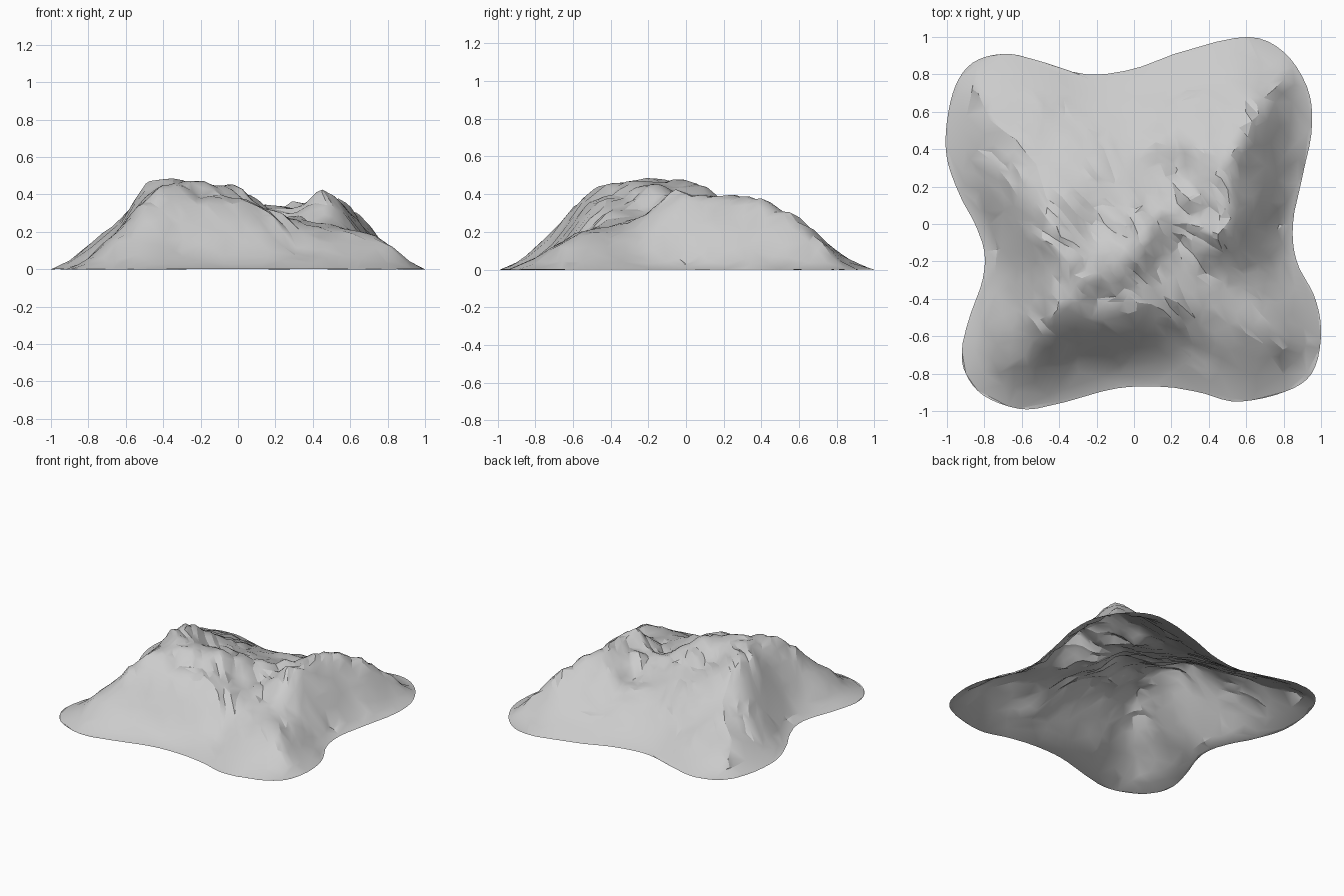
import bpy, math
from mathutils import Vector, noise

cube = bpy.data.objects.get("Cube")
if cube:
    bpy.data.objects.remove(cube, do_unlink=True)

SEGMENTS, RINGS = 144, 56

# Four-lobed foot of the hill, counter-clockwise from the east
FOOT = [(.85, 0), (.9, .25), (.95, .5), (.93, .72), (.8, .92), (.6, 1), (.25, .92), (0, .83),
        (-.25, .8), (-.5, .87), (-.68, .91), (-.85, .87), (-.95, .75), (-1, .55), (-1, .35),
        (-.93, .15), (-.85, 0), (-.8, -.15), (-.81, -.3), (-.88, -.5), (-.92, -.67), (-.9, -.8),
        (-.8, -.92), (-.6, -.99), (-.4, -.96), (-.1, -.88), (.15, -.87), (.35, -.9), (.55, -.95),
        (.8, -.9), (.95, -.8), (1, -.6), (.97, -.4), (.87, -.2)]

# Ridge lines and hollows as (x, y, height)
MAIN_RIDGE = [(-.65, -.75, .16), (-.5, -.6, .32), (-.42, -.48, .44), (-.32, -.34, .47),
              (-.36, -.15, .47), (-.49, -.1, .45), (-.47, .06, .46)]
CROSS_RIDGE = [(-.18, -.27, .46), (-.04, -.2, .45), (.06, -.09, .4), (.17, .04, .34), (.3, .14, .35),
               (.44, .26, .4), (.54, .4, .37), (.66, .56, .29), (.75, .73, .15)]
EAST_KNOLL = [(.5, .1, .39), (.45, -.04, .42), (.49, -.14, .36), (.53, .01, .39), (.61, -.03, .26),
              (.6, .16, .3), (.72, .05, .15), (.72, -.1, .13), (.67, .38, .23), (.78, .57, .12),
              (.8, .3, .09)]
SOUTH_SHELF = [(-.2, -.4, .39), (-.16, -.49, .37), (.02, -.46, .37), (0, -.33, .37), (.14, -.41, .33)]
SOUTHEAST_SPUR = [(.3, -.43, .26), (.55, -.5, .22), (.72, -.58, .19), (.83, -.66, .12)]
SOUTH_FACE = [(-.25, -.6, .28), (0, -.6, .23), (-.3, -.73, .11), (0, -.72, .08), (.3, -.68, .09)]
EAST_HOLLOW = [(.14, -.22, .31), (.25, -.09, .27), (.36, .07, .32), (.38, -.26, .25), (.62, -.3, .2)]
NORTH_SIDE = [(.3, .6, .18), (.4, .76, .1), (.6, .83, .07), (.1, .43, .25), (.23, .28, .24),
              (0, .65, .11), (-.2, .5, .19), (-.05, .2, .3), (-.22, 0, .37)]
WEST_SIDE = [(-.55, .2, .33), (-.65, .38, .23), (-.77, .57, .15), (-.83, .7, .09), (-.4, .45, .21),
             (-.45, .66, .12), (-.61, 0, .27), (-.75, .1, .12), (-.59, -.2, .27), (-.7, -.2, .1),
             (-.6, -.42, .25), (-.74, -.5, .11)]
# Gentle apron around the steeper flanks
APRON = [(x * .91, y * .91, .032) for x, y in FOOT]


def solve(matrix, values):
    """Gaussian elimination with pivoting."""
    n = len(values)
    rows = [list(r) + [v] for r, v in zip(matrix, values)]
    for i in range(n):
        pivot = max(range(i, n), key=lambda k: abs(rows[k][i]))
        rows[i], rows[pivot] = rows[pivot], rows[i]
        for k in range(i + 1, n):
            factor = rows[k][i] / rows[i][i]
            if factor:
                rows[k] = [a - factor * b for a, b in zip(rows[k], rows[i])]
    result = [0] * n
    for i in reversed(range(n)):
        known = sum(rows[i][k] * result[k] for k in range(i + 1, n))
        result[i] = (rows[i][n] - known) / rows[i][i]
    return result


def foot_point(u):
    """Closed smooth curve through the foot points, u from zero to one."""
    n = len(FOOT)
    i, f = int(u * n), u * n - int(u * n)
    a, b, c, d = (Vector(FOOT[(i + k) % n]) for k in (-1, 0, 1, 2))
    return b + (c - a) * f / 2 + (a - b * 2.5 + c * 2 - d / 2) * f**2 + ((b - c) * 3 + d - a) / 2 * f**3


# Radial basis surface through ridges, hollows, apron and foot
anchors = (MAIN_RIDGE + CROSS_RIDGE + EAST_KNOLL + SOUTH_SHELF + SOUTHEAST_SPUR + SOUTH_FACE
           + EAST_HOLLOW + NORTH_SIDE + WEST_SIDE + APRON + [(x, y, 0) for x, y in FOOT])
centres = [Vector(p[:2]) for p in anchors]
weights = solve([[(p - q).length for q in centres] for p in centres], [p[2] for p in anchors])


def height(p, t):
    base = sum(w * (p - c).length for w, c in zip(weights, centres))
    # Craggy folds, stretched along the north-west to south-east direction
    along, across = (p.x - p.y) * 3, (p.x + p.y) * 8
    folds = abs(noise.noise(Vector((along, across, 3)))) - .22
    grain = noise.noise(Vector((p.x * 11, p.y * 11, 7)))
    edge = min(1, max(0, .94 - t) / .2)
    return max(.1 * min(1 - t, .1), base * min(1, (1 - t) / .03) + edge * (.035 * folds + .01 * grain))


# Hill surface: rings shrinking from the foot to the middle, open below
verts, faces = [], []
outline = [foot_point(s / SEGMENTS) for s in range(SEGMENTS)]
for r in range(RINGS):
    t = 1 - r / RINGS
    for p in outline:
        q = p * t
        verts.append((q.x, q.y, height(q, t)))
verts.append((0, 0, height(Vector((0, 0)), 0)))
for r in range(RINGS):
    for s in range(SEGMENTS):
        a, b = r * SEGMENTS + s, r * SEGMENTS + (s + 1) % SEGMENTS
        if r < RINGS - 1:
            faces.append((a, b, b + SEGMENTS, a + SEGMENTS))
        else:
            faces.append((a, b, len(verts) - 1))

mesh = bpy.data.meshes.new("hill")
mesh.from_pydata(verts, [], faces)
hill = bpy.data.objects.new("hill", mesh)
bpy.context.collection.objects.link(hill)

stone = bpy.data.materials.new("light_grey_stone")
stone.use_nodes = True
grey = (.6, .6, .6, 1)
stone.diffuse_color = grey
stone.node_tree.nodes["Principled BSDF"].inputs["Base Color"].default_value = grey
mesh.materials.append(stone)

# Simplify into uneven rocky facets, then smooth all but the sharp creases
for other in bpy.context.selected_objects:
    other.select_set(False)
hill.select_set(True)
bpy.context.view_layer.objects.active = hill
facets = hill.modifiers.new("facets", 'DECIMATE')
facets.ratio = .12
bpy.ops.object.modifier_apply(modifier=facets.name)
bpy.ops.object.shade_smooth_by_angle(angle=math.radians(22))
